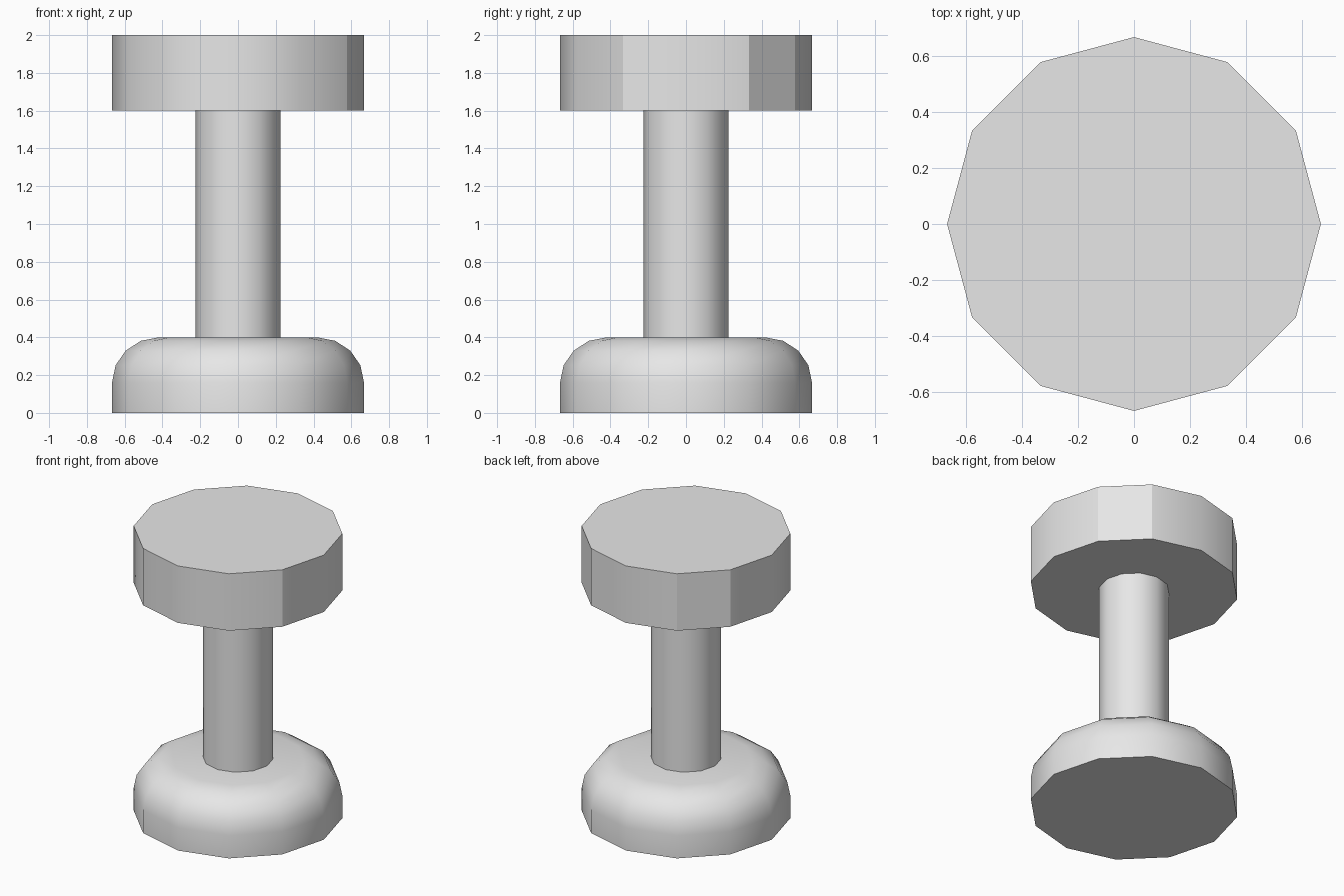
import bpy, bmesh, math

cube = bpy.data.objects.get("Cube")
if cube:
    bpy.data.objects.remove(cube, do_unlink=True)

SIDES = 12
RADIUS = 0.667

grey = bpy.data.materials.new("light grey")
grey.use_nodes = True
colour = (0.8, 0.8, 0.8, 1)
grey.diffuse_color = colour
grey.node_tree.nodes["Principled BSDF"].inputs["Base Color"].default_value = colour


def lathe(name, profile, creases=(), sharp_rings=()):
    """Spin (radius, height) points into a closed twelve-sided solid.
    creases are side edges, by angle in degrees, and sharp_rings are profile rows."""
    bm = bmesh.new()
    rings = []
    for r, z in profile:
        ring = []
        for i in range(SIDES):
            a = math.tau * i / SIDES
            ring.append(bm.verts.new((r * math.cos(a), r * math.sin(a), z)))
        rings.append(ring)
    for low, high in zip(rings, rings[1:]):
        for i in range(SIDES):
            j = (i + 1) % SIDES
            bm.faces.new((low[i], low[j], high[j], high[i])).smooth = True
    bm.faces.new(rings[0][::-1]).smooth = True
    bm.faces.new(rings[-1]).smooth = True
    # hard rims and hard upright edges
    for k in sharp_rings:
        for i in range(SIDES):
            bm.edges.get((rings[k][i], rings[k][(i + 1) % SIDES])).smooth = False
    for angle in creases:
        i = round(angle * SIDES / 360) % SIDES
        for low, high in zip(rings, rings[1:]):
            bm.edges.get((low[i], high[i])).smooth = False
    mesh = bpy.data.meshes.new(name)
    bm.to_mesh(mesh)
    bm.free()
    mesh.materials.append(grey)
    obj = bpy.data.objects.new(name, mesh)
    bpy.context.collection.objects.link(obj)
    return obj


# base with a rounded shoulder
steps = 4
shoulder = []
for s in range(steps + 1):
    t = math.pi / 2 * s / steps
    shoulder.append((RADIUS - 0.248 * (1 - math.cos(t)), 0.16 + 0.24 * math.sin(t)))
lathe("base", [(RADIUS, 0)] + shoulder, sharp_rings=(0,))

# upright shaft between base and head
lathe("shaft", [(0.225, 0.4), (0.225, 1.6)], sharp_rings=(0, 1))

# flat disc head
lathe("head", [(RADIUS, 1.6), (RADIUS, 2)],
      creases=(-30, 30, 60, 120, 150), sharp_rings=(0, 1))
